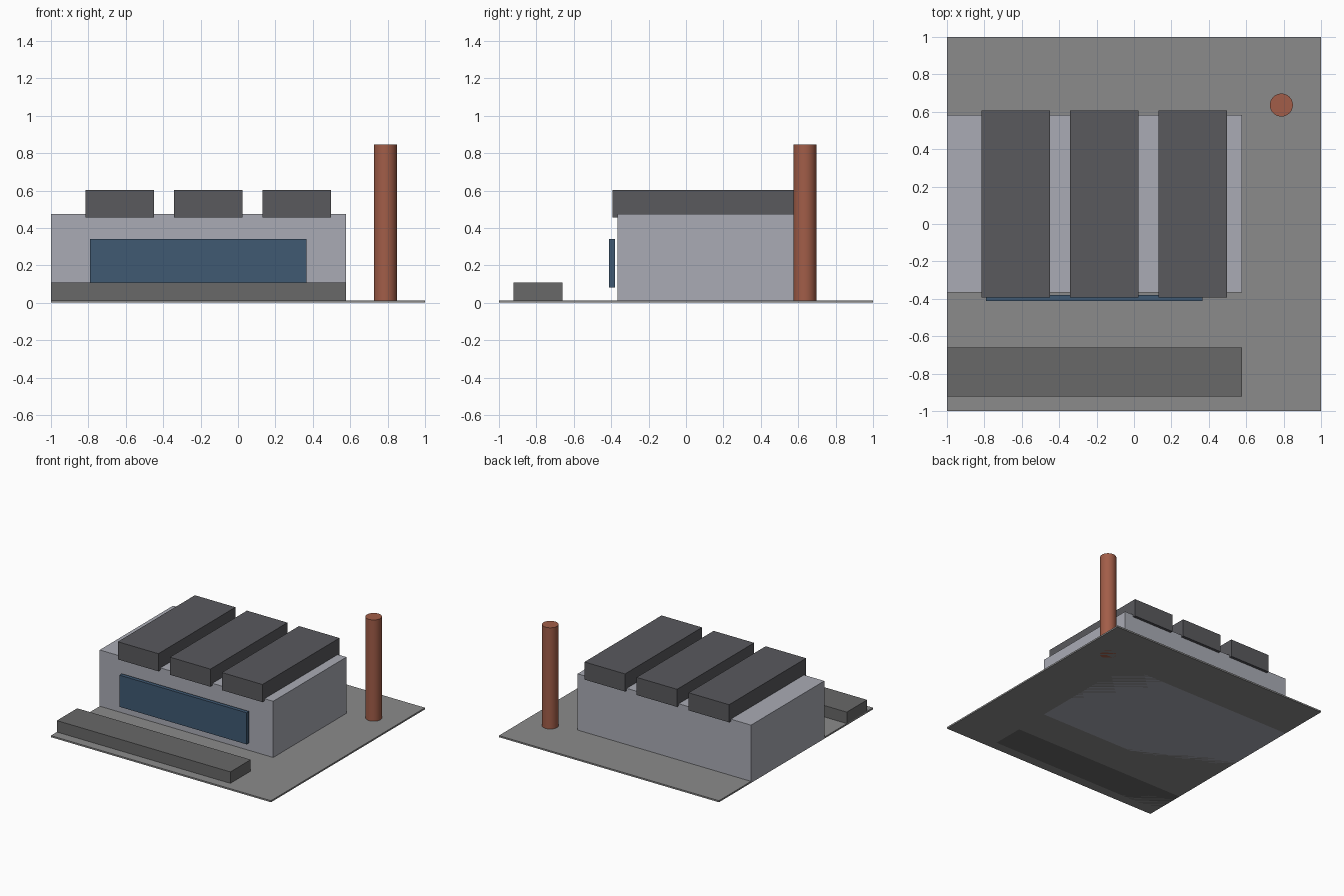
import bpy, bmesh, math
from mathutils import Matrix, Vector

if "Cube" in bpy.data.objects:
    bpy.data.objects.remove(bpy.data.objects["Cube"])


def material(name, rgb):
    m = bpy.data.materials.new(name)
    m.diffuse_color = (*rgb, 1)
    m.use_nodes = True
    m.node_tree.nodes["Principled BSDF"].inputs["Base Color"].default_value = m.diffuse_color
    return m


def add_object(name, bm, mat):
    mesh = bpy.data.meshes.new(name)
    bm.to_mesh(mesh)
    bm.free()
    obj = bpy.data.objects.new(name, mesh)
    bpy.context.collection.objects.link(obj)
    mesh.materials.append(mat)
    return obj


def box(name, low, high, mat):
    low, high = Vector(low), Vector(high)
    bm = bmesh.new()
    bmesh.ops.create_cube(bm, size=1, matrix=Matrix.Translation((low + high) / 2)
                          @ Matrix.Diagonal((*(high - low), 1)))
    return add_object(name, bm, mat)


def cylinder(name, x, y, z0, z1, radius, sides, mat):
    bm = bmesh.new()
    bmesh.ops.create_cone(bm, cap_ends=True, segments=sides, radius1=radius, radius2=radius,
                          depth=z1 - z0, matrix=Matrix.Translation((x, y, (z0 + z1) / 2)))
    return add_object(name, bm, mat)


concrete = material("concrete", (0.26, 0.26, 0.26))
wall = material("pale_wall", (0.40, 0.41, 0.46))
roofing = material("dark_roofing", (0.10, 0.10, 0.11))
dock = material("dark_concrete", (0.14, 0.14, 0.14))
glass = material("blue_glass", (0.05, 0.10, 0.17))
brick = material("red_brick", (0.36, 0.11, 0.065))

# Site slab and main hall
box("ground_slab", (-1, -1, 0), (1, 1, 0.013), concrete)
box("main_hall", (-1, -0.367, 0), (0.577, 0.584, 0.475), wall)

# Three roof ridges overhanging the hall front and back
for i in range(3):
    x = -0.816 + i * 0.473
    box(f"roof_ridge_{i + 1}", (x, -0.394, 0.457), (x + 0.368, 0.606, 0.602), roofing)

# Front window strip, loading dock and chimney
box("window_strip", (-0.79, -0.411, 0.081), (0.367, -0.38, 0.341), glass)
box("loading_dock", (-1, -0.923, 0), (0.577, -0.659, 0.107), dock)
chimney = cylinder("chimney", 0.788, 0.636, 0, 0.845, 0.0615, 32, brick)

# Smooth chimney sides with sharp rims
bpy.context.view_layer.objects.active = chimney
chimney.select_set(True)
bpy.ops.object.shade_smooth_by_angle(angle=math.radians(30))
